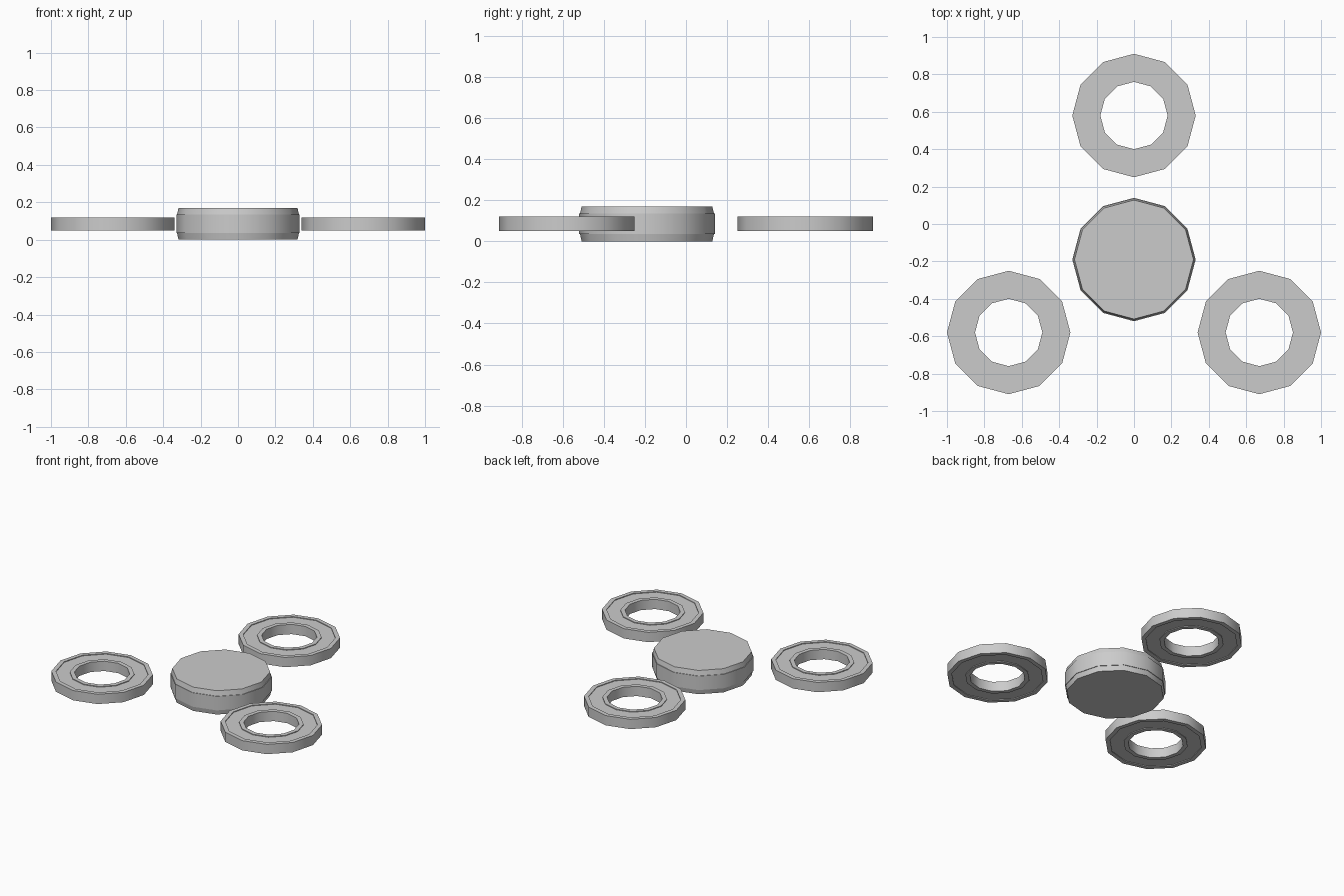
import bpy, bmesh
from math import cos, sin, tau, radians

if "Cube" in bpy.data.objects:
    bpy.data.objects.remove(bpy.data.objects["Cube"])

SIDES = 12


def lathe(name, profile, center, closed):
    """Spin an (r, z) profile round a vertical axis; open profiles get flat caps."""
    bm = bmesh.new()
    loops = [[bm.verts.new((r * cos(tau * i / SIDES), r * sin(tau * i / SIDES), z))
              for i in range(SIDES)] for r, z in profile]
    pairs = list(zip(loops, loops[1:]))
    if closed:
        pairs.append((loops[-1], loops[0]))
    else:
        bm.faces.new(loops[0])
        bm.faces.new(loops[-1])
    for a, b in pairs:
        for i in range(SIDES):
            j = (i + 1) % SIDES
            bm.faces.new((a[i], a[j], b[j], b[i]))
    bmesh.ops.recalc_face_normals(bm, faces=bm.faces)
    mesh = bpy.data.meshes.new(name)
    bm.to_mesh(mesh)
    bm.free()
    obj = bpy.data.objects.new(name, mesh)
    bpy.context.collection.objects.link(obj)
    obj.location = (center[0], center[1], 0)
    bpy.ops.object.select_all(action='DESELECT')
    obj.select_set(True)
    bpy.context.view_layer.objects.active = obj
    bpy.ops.object.shade_smooth_by_angle(angle=radians(35))
    return obj


# Bearing rings: raised inner and outer rims with a shallow recess between
ring = [(0.18, 0.05), (0.21, 0.05), (0.21, 0.055), (0.30, 0.055),
        (0.30, 0.05), (0.33, 0.05), (0.33, 0.12), (0.30, 0.12),
        (0.30, 0.115), (0.21, 0.115), (0.21, 0.12), (0.18, 0.12)]
for name, center in (("back_bearing", (0, 0.58)),
                     ("left_bearing", (-0.67, -0.58)),
                     ("right_bearing", (0.67, -0.58))):
    lathe(name, ring, center, True)

# Central hub with tapered finger caps above and below
hub = [(0.318, 0.0), (0.326, 0.035), (0.33, 0.035),
       (0.33, 0.135), (0.326, 0.135), (0.318, 0.17)]
lathe("center_hub", hub, (0, -0.19), False)
